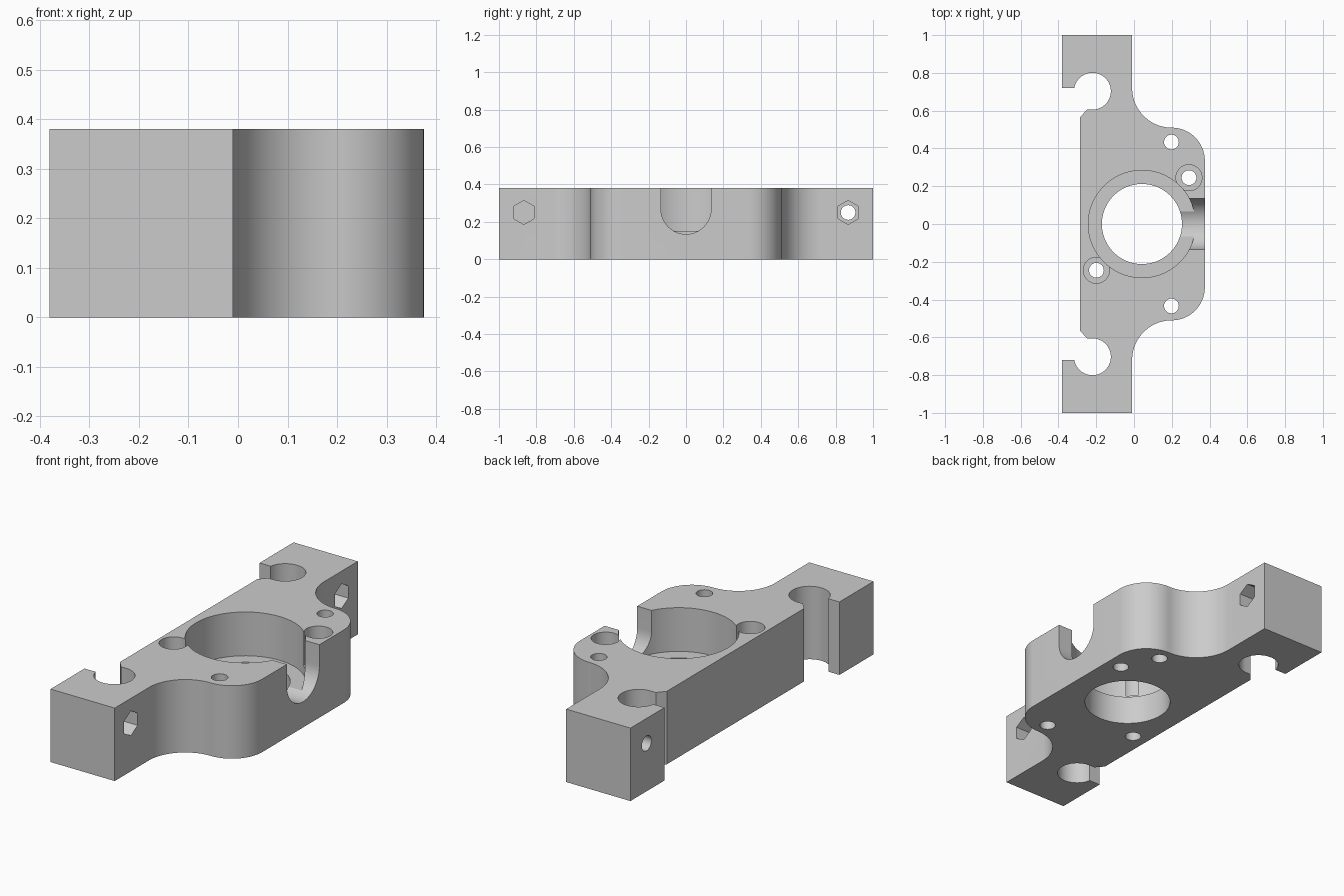
import bpy, bmesh, math
from mathutils import Matrix

if "Cube" in bpy.data.objects:
    bpy.data.objects.remove(bpy.data.objects["Cube"])

H = 0.38
grey = bpy.data.materials.new("plain_grey")
grey.diffuse_color = (0.6, 0.6, 0.6, 1)
grey.use_nodes = True
grey.node_tree.nodes["Principled BSDF"].inputs["Base Color"].default_value = grey.diffuse_color


def arc(cx, cy, r, a0, a1, n=24):
    angles = [math.radians(a0 + (a1 - a0) * i / n) for i in range(n + 1)]
    return [(cx + r * math.cos(a), cy + r * math.sin(a)) for a in angles]


def prism(name, pts, lo, hi, along_x=False):
    """Extrude a 2D profile along z, or a (y, z) profile along x."""
    bm = bmesh.new()
    face = bm.faces.new([bm.verts.new((u, v, lo)) for u, v in pts])
    ext = bmesh.ops.extrude_face_region(bm, geom=[face])
    verts = [g for g in ext["geom"] if isinstance(g, bmesh.types.BMVert)]
    bmesh.ops.translate(bm, verts=verts, vec=(0, 0, hi - lo))
    if along_x:
        bm.transform(Matrix(((0, 0, 1, 0), (1, 0, 0, 0), (0, 1, 0, 0), (0, 0, 0, 1))))
    bmesh.ops.recalc_face_normals(bm, faces=bm.faces)
    me = bpy.data.meshes.new(name)
    bm.to_mesh(me)
    bm.free()
    me.materials.append(grey)
    ob = bpy.data.objects.new(name, me)
    bpy.context.collection.objects.link(ob)
    return ob


def circle(cx, cy, r, n=48):
    return arc(cx, cy, r, 0, 360, n)[:-1]


# Block outline: rounded shoulder, fillet, end lug, open rod clip, chamfer
half = arc(0.2, 0.335, 0.175, 0, 90) + arc(0.2, 0.72, 0.21, -90, -180)[1:]
half += [(-0.01, 1), (-0.38, 1), (-0.38, 0.72)]
half += arc(-0.22, 0.703, 0.0975, 170, -90, 40)
half += [(-0.25, 0.605), (-0.285, 0.565)]
body = prism("bearing_block", half + [(x, -y) for x, y in reversed(half)], 0, H)

cutters = [
    # Stepped central bore
    prism("through_bore", circle(0.042, 0, 0.212, 96), -0.1, 0.5),
    prism("bearing_seat", circle(0.042, 0, 0.284, 96), 0.152, 0.5),
    # Round-bottomed side slot
    prism("side_slot", arc(0, 0.268, 0.134, 180, 360, 32) + [(0.134, 0.5), (-0.134, 0.5)],
          0.1, 0.5, True),
]
for s in (1, -1):
    # Vertical screw holes, one pair with head recesses
    x = 0.046 + 0.245 * s
    cutters += [
        prism("screw_hole", circle(0.198, 0.434 * s, 0.039), -0.1, 0.5),
        prism("recessed_hole", circle(x, 0.245 * s, 0.039), -0.1, 0.5),
        prism("head_recess", circle(x, 0.245 * s, 0.069), 0.2, 0.5),
        # Horizontal clamp holes with hexagonal nut pockets
        prism("clamp_hole", circle(0.867 * s, 0.25, 0.039), -0.5, 0.1, True),
        prism("nut_pocket", arc(0.867 * s, 0.25, 0.064, 30, 390, 6)[:-1], -0.11, 0.1, True),
    ]

bpy.context.view_layer.objects.active = body
for c in cutters:
    mod = body.modifiers.new("cut", "BOOLEAN")
    mod.operation = "DIFFERENCE"
    mod.solver = "EXACT"
    mod.object = c
    bpy.ops.object.modifier_apply(modifier=mod.name)
    bpy.data.objects.remove(c)

body.select_set(True)
bpy.ops.object.shade_smooth_by_angle(angle=math.radians(25))
